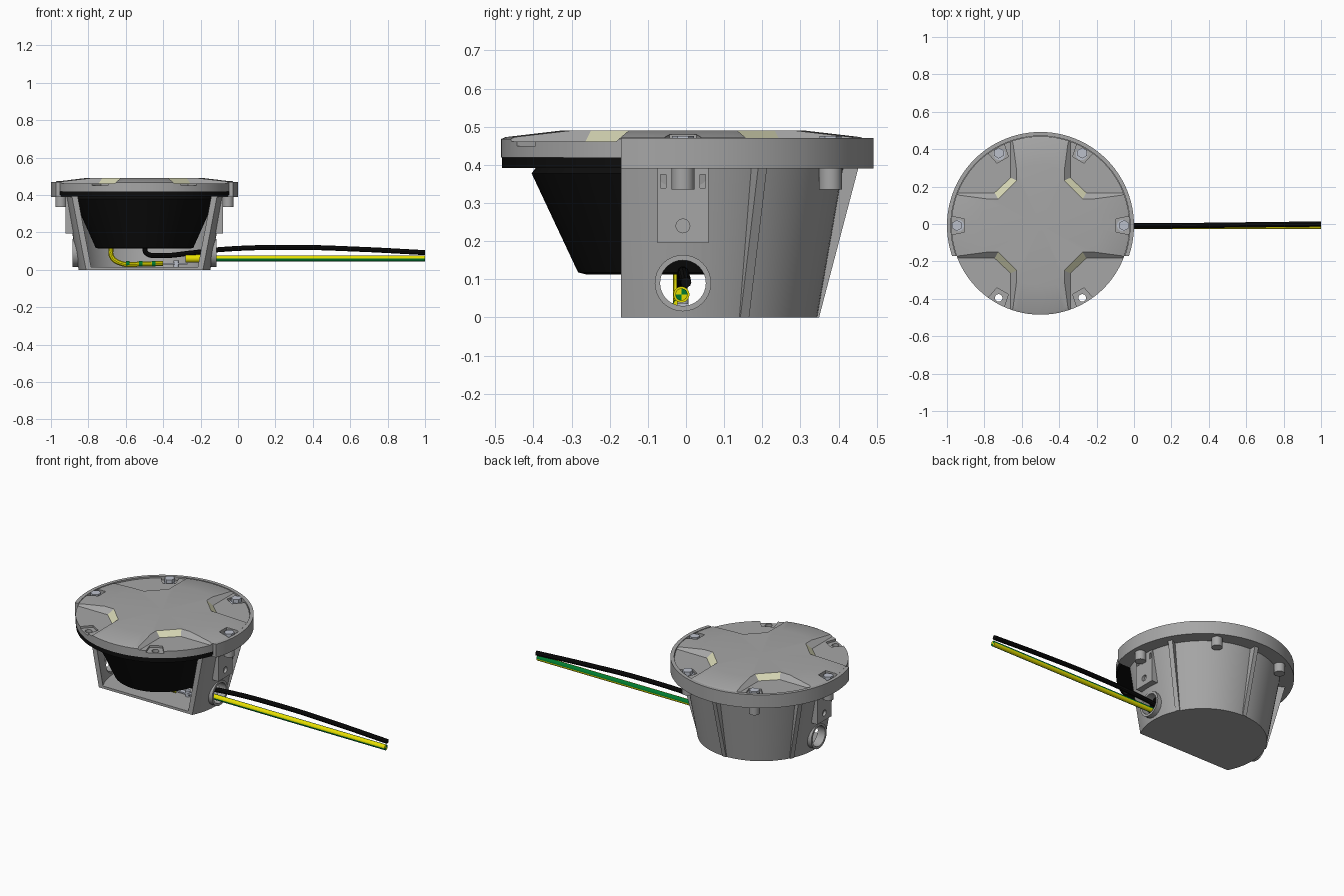
import bpy, bmesh, math
from mathutils import Matrix, Vector

if "Cube" in bpy.data.objects:
    bpy.data.objects.remove(bpy.data.objects["Cube"], do_unlink=True)

CENTRE = Vector((-0.5, -0.008, 0))


def material(name, rgb):
    m = bpy.data.materials.new(name)
    m.use_nodes = True
    m.diffuse_color = (*rgb, 1)
    m.node_tree.nodes["Principled BSDF"].inputs["Base Color"].default_value = (*rgb, 1)
    return m


GREY = material("cast grey", (0.38, 0.38, 0.38))
BLACK = material("black rubber", (0.004, 0.004, 0.004))
GLASS = material("pale yellow glass", (0.68, 0.68, 0.46))
STEEL = material("light steel", (0.5, 0.53, 0.6))
YELLOW = material("wire yellow", (0.8, 0.74, 0.0))
GREEN = material("wire green", (0.0, 0.2, 0.03))


def finish(bm, name, mat, matrix=None):
    bmesh.ops.recalc_face_normals(bm, faces=bm.faces)
    mesh = bpy.data.meshes.new(name)
    bm.to_mesh(mesh)
    bm.free()
    mesh.transform(Matrix.Translation(CENTRE) @ (matrix or Matrix()))
    mesh.materials.append(mat)
    ob = bpy.data.objects.new(name, mesh)
    bpy.context.collection.objects.link(ob)
    return ob


def select(ob):
    bpy.ops.object.select_all(action='DESELECT')
    ob.select_set(True)
    bpy.context.view_layer.objects.active = ob


def smooth(ob):
    select(ob)
    bpy.ops.object.shade_smooth_by_angle(angle=math.radians(25))
    return ob


def turn(degrees):
    return Matrix.Rotation(math.radians(degrees), 4, 'Z')


def revolve(name, profile, mat, steps=96, closed=True):
    bm = bmesh.new()
    vs = [bm.verts.new((r, 0, z)) for r, z in profile]
    edges = [bm.edges.new(p) for p in zip(vs, vs[1:])]
    if closed:
        edges.append(bm.edges.new((vs[-1], vs[0])))
    bmesh.ops.spin(bm, geom=vs + edges, axis=(0, 0, 1), cent=(0, 0, 0),
                   angle=math.tau, steps=steps)
    bmesh.ops.remove_doubles(bm, verts=bm.verts, dist=1e-5)
    return finish(bm, name, mat)


def loft(name, lower, upper, mat, matrix=None):
    """Solid between two matching outlines of 3D points."""
    bm = bmesh.new()
    a = [bm.verts.new(p) for p in lower]
    b = [bm.verts.new(p) for p in upper]
    bm.faces.new(a)
    bm.faces.new(b)
    n = len(a)
    for i in range(n):
        j = (i + 1) % n
        bm.faces.new((a[i], a[j], b[j], b[i]))
    return finish(bm, name, mat, matrix)


def box(name, lo, hi, mat, matrix=None):
    (x0, y0, z0), (x1, y1, z1) = lo, hi
    flat = [(x0, y0), (x1, y0), (x1, y1), (x0, y1)]
    return loft(name, [(*p, z0) for p in flat], [(*p, z1) for p in flat], mat, matrix)


def rod(name, p, q, radius, mat, sides=32, matrix=None):
    p, q = Vector(p), Vector(q)
    bm = bmesh.new()
    bmesh.ops.create_cone(bm, cap_ends=True, segments=sides, radius1=radius,
                          radius2=radius, depth=(q - p).length)
    place = Matrix.Translation((p + q) / 2) @ (q - p).to_track_quat('Z', 'Y').to_matrix().to_4x4()
    return finish(bm, name, mat, (matrix or Matrix()) @ place)


def cut(ob, cutter):
    select(ob)
    mod = ob.modifiers.new("cut", 'BOOLEAN')
    mod.operation, mod.solver, mod.object = 'DIFFERENCE', 'EXACT', cutter
    bpy.ops.object.modifier_apply(modifier=mod.name)
    bpy.data.objects.remove(cutter, do_unlink=True)


def cable(name, points, radius, mat):
    curve = bpy.data.curves.new(name, 'CURVE')
    curve.dimensions = '3D'
    curve.bevel_depth, curve.bevel_resolution, curve.use_fill_caps = radius, 3, True
    s = curve.splines.new('BEZIER')
    s.bezier_points.add(len(points) - 1)
    for bp, co in zip(s.bezier_points, points):
        bp.co = co
        bp.handle_left_type = bp.handle_right_type = 'AUTO'
    curve.materials.append(mat)
    ob = bpy.data.objects.new(name, curve)
    bpy.context.collection.objects.link(ob)
    select(ob)
    bpy.ops.object.convert(target='MESH')
    return smooth(bpy.context.object)


# Base can, with its front sliced away
base = revolve("base_can", [(0, 0), (.352, 0), (.42, .39), (.5, .39), (.5, .47), (.479, .47),
                            (.479, .4), (.39, .4), (.39, .38), (.328, .015), (0, .015)],
               GREY, closed=False)
cut(base, box("front_cutter", (-1, -1, -.1), (1, -.162, 1), GREY))

# Side pads and cable entries
for side, angle in (("left", 0), ("right", 180)):
    m = turn(angle)
    cut(base, rod("entry_cutter", (.25, 0, .09), (.6, 0, .09), .066, GREY, matrix=m))
    gland = rod(side + "_cable_entry", (.335, 0, .09), (.385, 0, .09), .074, GREY, matrix=m)
    cut(gland, rod("gland_cutter", (.25, 0, .09), (.6, 0, .09), .06, GREY, matrix=m))
    smooth(gland)
    pad = box(side + "_pad", (.375, -.067, .195), (.421, .067, .392), GREY, m)
    cut(pad, rod("pad_hole_cutter", (.405, 0, .24), (.5, 0, .24), .018, GREY, matrix=m))
    for y in (-.052, .052):
        cut(pad, box("slot_cutter", (.41, y - .007, .34), (.5, y + .007, .375), GREY, m))
smooth(base)

# Gusset ribs and bolt bosses under the flange
for i, angle in enumerate((27, 90, 153)):
    outline = [(.34, 0), (.357, 0), (.46, .392), (.4, .392)]
    loft(f"rib_{i + 1}", [(r, -.013, z) for r, z in outline],
         [(r, .013, z) for r, z in outline], GREY, turn(angle))
for i in range(4):
    smooth(rod(f"bolt_boss_{i + 1}", (.447, 0, .335), (.447, 0, .395), .03, GREY,
               matrix=turn(60 * i)))

# Lid and gasket
lid = revolve("lid", [(0, .42), (.477, .42), (.477, .468), (.465, .473), (.32, .49), (0, .49)],
              GREY, closed=False)
gasket = revolve("gasket", [(.33, .392), (.474, .392), (.474, .421), (.33, .421)], BLACK)

# Four lowered corners with sloping walls
for sx in (-1, 1):
    for sy in (-1, 1):
        low = [(.16, .6), (.16, .255), (.245, .175), (.6, .175)]
        top = [(.125, .6), (.125, .24), (.225, .14), (.6, .14)]
        cut(lid, loft("corner_cutter", [(sx * u, sy * v, .462) for u, v in low],
                      [(sx * u, sy * v, .492) for u, v in top], GREY))

# Bolt pockets, bolts and open holes
for i in range(6):
    m = turn(60 * i)
    plan = [(.405, -.035), (.53, -.06), (.53, .06), (.405, .035)]
    cut(lid, loft("pocket_cutter", [(*p, .45) for p in plan], [(*p, .6) for p in plan], GREY, m))
    if i < 4:
        rod(f"bolt_{i + 1}", (.447, 0, .445), (.447, 0, .476), .029, STEEL, 6, m)
        smooth(rod(f"bolt_washer_{i + 1}", (.44, 0, .445), (.44, 0, .454), .031, STEEL, matrix=m))
    else:
        for part in (lid, gasket):
            cut(part, rod("hole_cutter", (.447, 0, .3), (.447, 0, .6), .02, GREY, matrix=m))

# Glass windows on the diagonal slopes
lid.data.materials.append(GLASS)
for f in lid.data.polygons:
    off = f.center - CENTRE
    if off.xy.length < .32 and min(abs(f.normal.x), abs(f.normal.y)) > .25:
        f.material_index = 1
smooth(lid)
smooth(gasket)

# Optical housing hanging below the lid
housing = revolve("optic_housing", [(0, .113), (.255, .113), (.275, .118), (.397, .378),
                                    (.38, .4), (0, .4)], BLACK, closed=False)
for v in housing.data.vertices:
    v.co.x = CENTRE.x + (v.co.x - CENTRE.x) * .95
smooth(housing)

# Supply cable
cable("black_cable", [(-.5, -.01, .13), (-.49, -.01, .09), (-.42, -.01, .077), (-.25, -.01, .09),
                      (-.1, -.01, .108), (.3, -.008, .12), (.65, -.004, .11), (1, 0, .092)],
      .014, BLACK)

# Earth wire striped in quarters
bm = bmesh.new()
bmesh.ops.create_cone(bm, cap_ends=True, cap_tris=True, segments=24, radius1=.016,
                      radius2=.016, depth=1.25)
mid = Vector((.375, -.012, .06))
wire = finish(bm, "earth_wire", YELLOW,
              Matrix.Translation(mid - CENTRE) @ Matrix.Rotation(math.pi / 2, 4, 'Y'))
wire.data.materials.append(GREEN)
for f in wire.data.polygons:
    d = f.center - mid
    f.material_index = int(d.y * d.z > 0)
smooth(wire)

# Inner earth lead, its sleeves and the earth terminal
cable("earth_lead", [(-.68, -.02, .12), (-.675, -.02, .07), (-.63, -.02, .036),
                     (-.5, -.02, .032), (-.4, -.02, .034)], .014, YELLOW)
for i, x in enumerate((-.6, -.53, -.46)):
    smooth(rod(f"lead_band_{i + 1}", Vector((x, -.02, .033)) - CENTRE,
               Vector((x + .02, -.02, .033)) - CENTRE, .0155, GREEN))
smooth(rod("earth_wire_sleeve", Vector((-.28, -.012, .06)) - CENTRE,
           Vector((-.2, -.012, .06)) - CENTRE, .021, YELLOW))
smooth(rod("earth_terminal", (.17, 0, .01), (.17, 0, .05), .014, STEEL))
box("terminal_lug", (.1, -.015, .028), (.23, .015, .036), STEEL)
